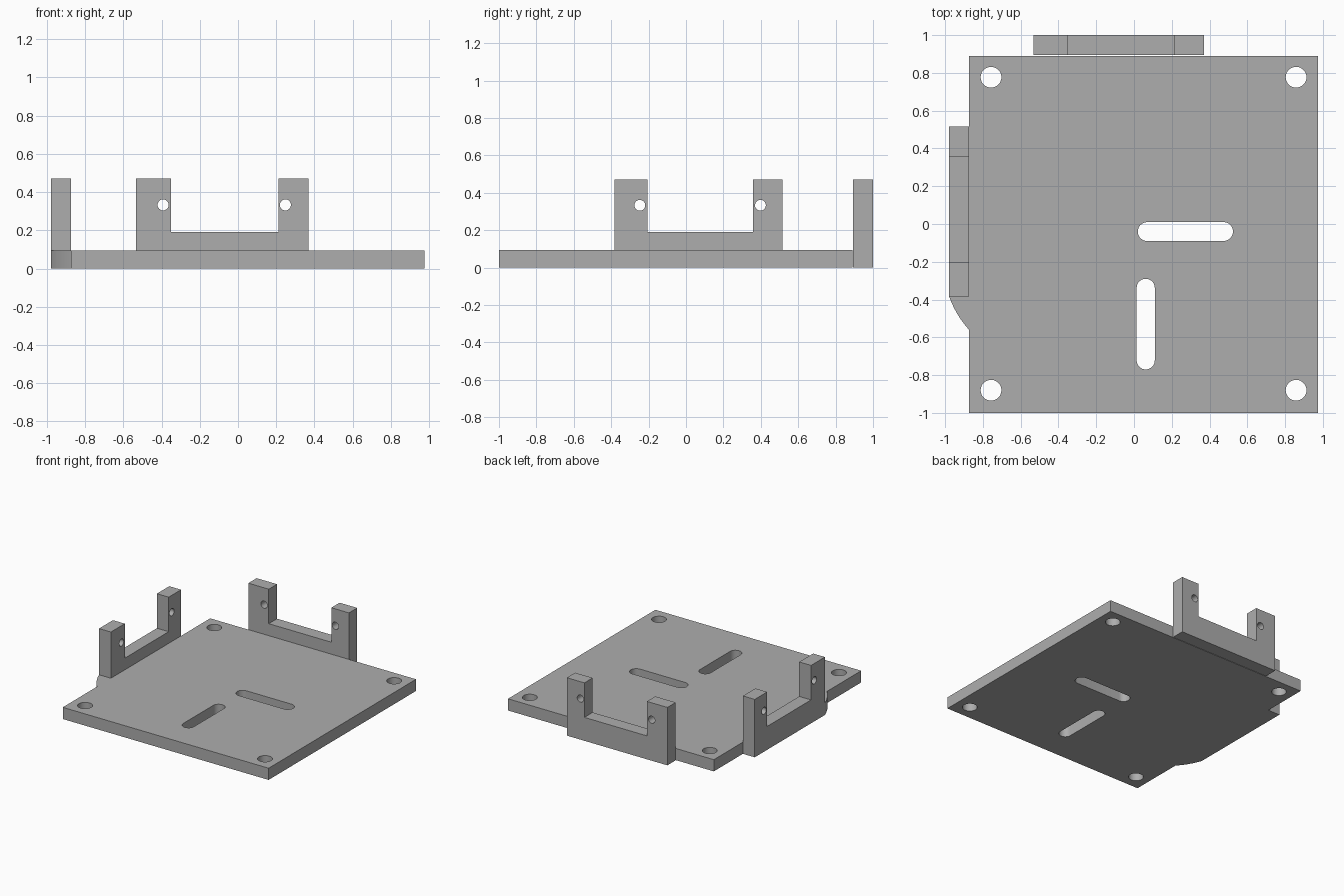
import bpy
import bmesh
from math import sin, cos, pi, radians
from mathutils import Matrix, Vector

cube = bpy.data.objects.get("Cube")
if cube:
    bpy.data.objects.remove(cube)

# Single matte grey
GREY = (0.42, 0.42, 0.42, 1)
grey = bpy.data.materials.new("plain grey")
grey.use_nodes = True
grey.diffuse_color = GREY
grey.node_tree.nodes["Principled BSDF"].inputs["Base Color"].default_value = GREY


def arc(cx, cy, r, start=0.0, sweep=2 * pi, n=32):
    return [(cx + r * cos(start + sweep * i / n), cy + r * sin(start + sweep * i / n))
            for i in range(n + (sweep < 2 * pi))]


def slot(cx, cy, half, r, upright):
    """Round-ended slot, half = distance from centre to each end's arc centre."""
    dx, dy = (0, half) if upright else (half, 0)
    start = 0 if upright else -pi / 2
    return arc(cx + dx, cy + dy, r, start, pi, 16) + arc(cx - dx, cy - dy, r, start + pi, pi, 16)


def extrude_profile(name, outline, holes, thickness, matrix):
    """Solid with through holes from a flat outline, centred on its thickness."""
    curve = bpy.data.curves.new(name + "_profile", "CURVE")
    curve.dimensions = "2D"
    curve.fill_mode = "BOTH"
    curve.extrude = thickness / 2
    for loop in [outline] + holes:
        spline = curve.splines.new("POLY")
        spline.points.add(len(loop) - 1)
        for point, (x, y) in zip(spline.points, loop):
            point.co = (x, y, 0, 1)
        spline.use_cyclic_u = True
    helper = bpy.data.objects.new(name + "_profile", curve)
    bpy.context.collection.objects.link(helper)
    bpy.context.view_layer.update()
    evaluated = helper.evaluated_get(bpy.context.evaluated_depsgraph_get())
    mesh = bpy.data.meshes.new_from_object(evaluated)
    bpy.data.objects.remove(helper)

    bm = bmesh.new()
    bm.from_mesh(mesh)
    bmesh.ops.remove_doubles(bm, verts=bm.verts, dist=0.0001)
    bm.transform(matrix)
    bmesh.ops.recalc_face_normals(bm, faces=bm.faces)
    bm.to_mesh(mesh)
    bm.free()
    mesh.name = name
    mesh.materials.clear()
    mesh.materials.append(grey)
    obj = bpy.data.objects.new(name, mesh)
    bpy.context.collection.objects.link(obj)
    bpy.ops.object.select_all(action="DESELECT")
    obj.select_set(True)
    bpy.context.view_layer.objects.active = obj
    bpy.ops.object.shade_smooth_by_angle(angle=radians(30))
    return obj


LEFT, RIGHT, FRONT, BACK = 0.975, -0.873, -1.0, 0.89
PLATE = 0.095
TOP, NOTCH = 0.47, 0.19
WALL = 0.106

# Base plate with corner holes and two slots
corner_holes = [arc(x, y, 0.055) for x in (-0.757, 0.858) for y in (-0.88, 0.777)]
slots = [slot(0.272, -0.04, 0.202, 0.05, False), slot(0.062, -0.53, 0.192, 0.048, True)]
extrude_profile("base_plate",
                [(RIGHT, FRONT), (LEFT, FRONT), (LEFT, BACK), (RIGHT, BACK)],
                corner_holes + slots, PLATE, Matrix.Translation((0, 0, PLATE / 2)))


def bracket(name, start, notch_start, notch_end, end, hole_positions, matrix):
    """U-shaped upright with a screw hole in each post."""
    outline = [(start, 0), (end, 0), (end, TOP), (notch_end, TOP), (notch_end, NOTCH),
               (notch_start, NOTCH), (notch_start, TOP), (start, TOP)]
    holes = [arc(u, 0.333, 0.029, n=24) for u in hole_positions]
    extrude_profile(name, outline, holes, WALL, matrix)


# Back bracket, profile stands in the xz plane
back_frame = Matrix.Translation((0, 1 - WALL / 2, 0)) @ Matrix.Rotation(pi / 2, 4, "X")
bracket("back_bracket", -0.533, -0.35, 0.212, 0.37, (-0.392, 0.248), back_frame)

# Right bracket, profile stands in the yz plane
side_frame = Matrix(((0, 0, 1, -0.979 + WALL / 2), (1, 0, 0, 0), (0, 1, 0, 0), (0, 0, 0, 1)))
bracket("right_bracket", -0.383, -0.205, 0.358, 0.517, (-0.247, 0.398), side_frame)

# Curved fillet in front of the right bracket
a, b, c = Vector((-0.979, -0.383)), Vector((-0.942, -0.485)), Vector((RIGHT, -0.56))
curved = []
for i in range(13):
    t = i / 12
    curved.append(tuple(a * (1 - t) ** 2 + b * 2 * t * (1 - t) + c * t * t))
extrude_profile("bracket_fillet", curved + [(RIGHT, -0.383)], [], PLATE,
                Matrix.Translation((0, 0, PLATE / 2)))
